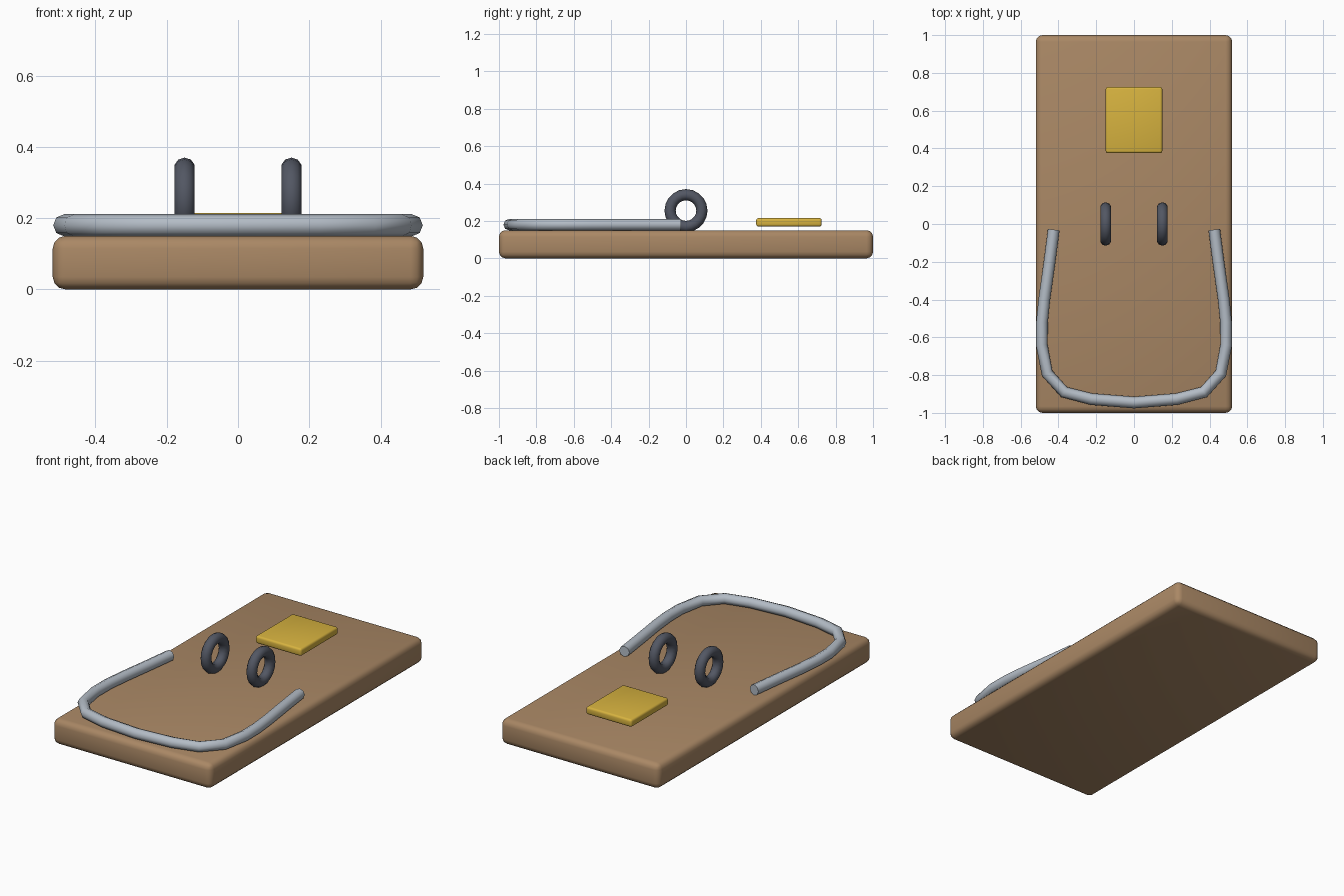
import bpy
import math

cube = bpy.data.objects.get("Cube")
if cube:
    bpy.data.objects.remove(cube, do_unlink=True)


def material(name, rgb, metallic=0.0):
    m = bpy.data.materials.new(name)
    m.use_nodes = True
    m.diffuse_color = (*rgb, 1)
    m.node_tree.nodes["Principled BSDF"].inputs["Base Color"].default_value = (*rgb, 1)
    return m


wood = material("wood brown", (0.40, 0.245, 0.13))
brass = material("brass yellow", (0.68, 0.45, 0.05))
steel = material("light steel", (0.45, 0.50, 0.56))
dark = material("dark steel", (0.085, 0.095, 0.125))


def finish(obj, name, mat, angle=40):
    obj.name = name
    obj.data.materials.append(mat)
    bpy.ops.object.select_all(action="DESELECT")
    obj.select_set(True)
    bpy.context.view_layer.objects.active = obj
    bpy.ops.object.shade_smooth_by_angle(angle=math.radians(angle))


def rounded_box(name, size, centre, bevel, mat):
    bpy.ops.mesh.primitive_cube_add(size=1, location=centre)
    obj = bpy.context.object
    obj.scale = size
    bpy.ops.object.transform_apply(location=False, rotation=False, scale=True)
    mod = obj.modifiers.new("Rounded edges", "BEVEL")
    mod.width = bevel
    mod.segments = 3
    bpy.ops.object.modifier_apply(modifier=mod.name)
    finish(obj, name, mat)


# Wooden board and the floating trigger plate
rounded_box("base_board", (1.04, 2, 0.15), (0, 0, 0.075), 0.035, wood)
rounded_box("trigger_plate", (0.30, 0.35, 0.045), (0, 0.55, 0.1925), 0.012, brass)

# Spring rings, upright across the board
for side, x in (("left", 0.15), ("right", -0.15)):
    bpy.ops.mesh.primitive_torus_add(
        location=(x, 0, 0.255), rotation=(0, math.pi / 2, 0),
        major_radius=0.085, minor_radius=0.03,
        major_segments=20, minor_segments=10)
    finish(bpy.context.object, side + "_spring_ring", dark, 60)

# Bent wire bar, mirrored from its left half
half = [(0.425, -0.03), (0.447, -0.2), (0.475, -0.4), (0.487, -0.52),
        (0.488, -0.64), (0.46, -0.79), (0.37, -0.89), (0.225, -0.927)]
path = half + [(0, -0.945)] + [(-x, y) for x, y in reversed(half)]
curve = bpy.data.curves.new("wire_bar", "CURVE")
curve.dimensions = "3D"
curve.bevel_depth = 0.031
curve.bevel_resolution = 2
curve.use_fill_caps = True
spline = curve.splines.new("POLY")
spline.points.add(len(path) - 1)
for point, (x, y) in zip(spline.points, path):
    point.co = (x, y, 0.18, 1)
bar = bpy.data.objects.new("wire_bar", curve)
bpy.context.collection.objects.link(bar)
bpy.ops.object.select_all(action="DESELECT")
bar.select_set(True)
bpy.context.view_layer.objects.active = bar
bpy.ops.object.convert(target="MESH")
finish(bpy.context.object, "wire_bar", steel, 60)
